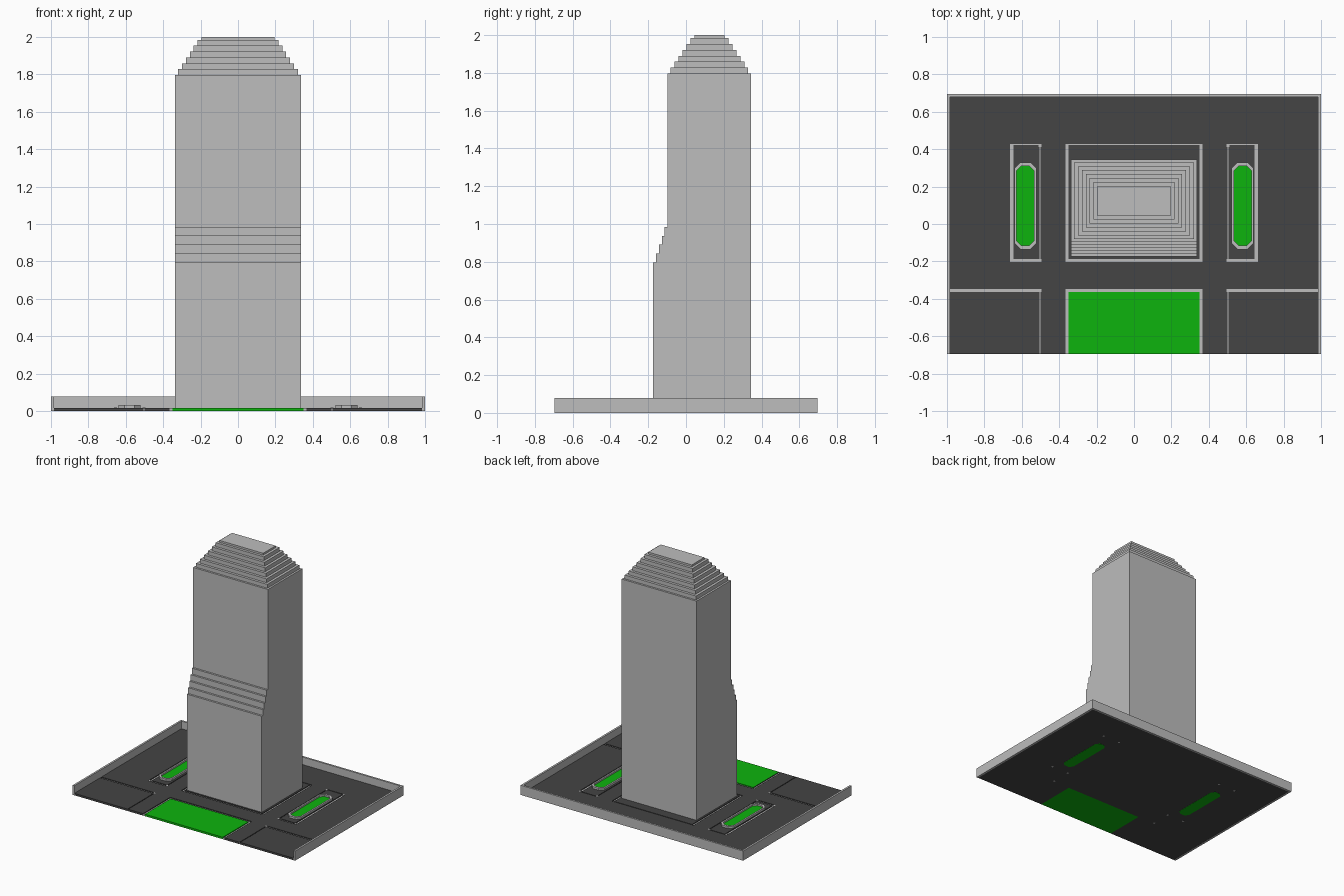
import bpy
import bmesh

cube = bpy.data.objects.get("Cube")
if cube:
    bpy.data.objects.remove(cube, do_unlink=True)

V = 2 / 128          # building module
FLOOR = 0.017        # top of the ground slab


def material(name, rgb):
    m = bpy.data.materials.new(name)
    m.use_nodes = True
    m.diffuse_color = (*rgb, 1)
    bsdf = next(n for n in m.node_tree.nodes if n.type == 'BSDF_PRINCIPLED')
    bsdf.inputs["Base Color"].default_value = (*rgb, 1)
    return m


concrete = material("light concrete", (0.509, 0.509, 0.509))
asphalt = material("dark asphalt", (0.058, 0.058, 0.058))
grass = material("green grass", (0.004, 0.456, 0.004))


def finish(name, bm, *mats):
    bmesh.ops.recalc_face_normals(bm, faces=bm.faces)
    mesh = bpy.data.meshes.new(name)
    bm.to_mesh(mesh)
    bm.free()
    for m in mats:
        mesh.materials.append(m)
    ob = bpy.data.objects.new(name, mesh)
    bpy.context.collection.objects.link(ob)
    return ob


def extrude(bm, faces, vec):
    res = bmesh.ops.extrude_face_region(bm, geom=faces, use_keep_orig=True)["geom"]
    bmesh.ops.translate(bm, vec=vec, verts=[g for g in res if isinstance(g, bmesh.types.BMVert)])
    return [g for g in res if isinstance(g, bmesh.types.BMFace)]


def prism(name, points, vec, mat):
    bm = bmesh.new()
    face = bm.faces.new([bm.verts.new(p) for p in points])
    extrude(bm, [face], vec)
    return finish(name, bm, mat)


def box(name, x0, x1, y0, y1, z0, z1, mat):
    return prism(name, [(x0, y0, z0), (x1, y0, z0), (x1, y1, z0), (x0, y1, z0)],
                 (0, 0, z1 - z0), mat)


# Kerb strips sunk in the ground: x0, x1, y0, y1
kerbs = [(-0.367, 0.367, -0.203, -0.186), (-0.367, 0.367, 0.422, 0.428),
         (-0.367, 0.367, -0.364, -0.347)]
for s in (-1, 1):
    for a, b, y0, y1 in [(0.350, 0.367, -0.203, 0.428), (0.350, 0.367, -0.695, -0.347),
                         (0.500, 0.506, -0.203, 0.428), (0.644, 0.664, -0.203, 0.428),
                         (0.500, 0.664, -0.203, -0.186), (0.500, 0.664, 0.422, 0.428),
                         (0.500, 0.506, -0.695, -0.347), (0.500, 0.984, -0.364, -0.347)]:
        kerbs.append((min(s * a, s * b), max(s * a, s * b), y0, y1))


def on_kerb(x, y):
    return any(a < x < b and c < y < d for a, b, c, d in kerbs)


def on_lawn(x, y):
    return abs(x) < 0.35 and y < -0.364


# Ground slab: cells split along the kerbs, front lawn coloured by position
xs = sorted({-0.984, 0.984} | {round(k[i], 3) for k in kerbs for i in (0, 1)})
ys = sorted({-0.695, 0.68} | {round(k[i], 3) for k in kerbs for i in (2, 3)})
bm = bmesh.new()
grid = [[bm.verts.new((x, y, 0.001)) for x in xs] for y in ys]
for j in range(len(ys) - 1):
    for i in range(len(xs) - 1):
        bm.faces.new((grid[j][i], grid[j][i + 1], grid[j + 1][i + 1], grid[j + 1][i]))
tops = extrude(bm, bm.faces[:], (0, 0, FLOOR - 0.001))
bm.normal_update()
for f in bm.faces:
    c = f.calc_center_median()
    if on_lawn(c.x, c.y):
        f.material_index = 2
    elif abs(f.normal.y) > 0.5 and on_kerb(c.x, c.y + 0.001):
        f.material_index = 1
sunk = [f for f in tops if on_kerb(*f.calc_center_median().xy)]
low = extrude(bm, sunk, (0, 0, -0.007))
bmesh.ops.delete(bm, geom=sunk, context='FACES_ONLY')
for f in low:
    f.material_index = 1
finish("ground_slab", bm, asphalt, concrete, grass)

# Boundary walls on three sides
box("back_wall", -1, 1, 0.695 - V, 0.695, 0, 5 * V, concrete)
box("right_wall", -1, -1 + V, -0.695, 0.695 - V, 0, 5 * V, concrete)
box("left_wall", 1 - V, 1, -0.695, 0.695 - V, 0, 5 * V, concrete)

# Tower body: side profile with a stepped front setback
HW, BACK, FRONT = 21.5 * V, 0.345, -0.175
profile = [(BACK, 0.01), (FRONT, 0.01)]
for i in range(5):
    z = (51 + 3 * i) * V
    profile += [(FRONT + i * V, z), (FRONT + (i + 1) * V, z)]
profile += [(FRONT + 5 * V, 115 * V), (BACK, 115 * V)]
prism("tower_body", [(-HW, y, z) for y, z in profile], (2 * HW, 0, 0), concrete)

# Stepped roof
for i in range(7):
    d = V * (1 + i * 8 / 6)
    z = (115 + 2 * i) * V
    box(f"roof_step_{i + 1}", -HW + d, HW - d, FRONT + 5 * V + d, BACK - d,
        z, min(2.0, z + 2 * V), concrete)


def octagon(cx, hx, y0, y1, c, z):
    return [(cx - hx + c, y0, z), (cx + hx - c, y0, z), (cx + hx, y0 + c, z),
            (cx + hx, y1 - c, z), (cx + hx - c, y1, z), (cx - hx + c, y1, z),
            (cx - hx, y1 - c, z), (cx - hx, y0 + c, z)]


# Planters and small corner stones on both sides
for s, side in ((-1, "right"), (1, "left")):
    cx = s * 0.581
    prism(f"{side}_planter_grass", octagon(cx, 0.047, -0.117, 0.312, 0.026, 0),
          (0, 0, FLOOR + 0.003), grass)
    bm = bmesh.new()
    outer = [bm.verts.new(p) for p in octagon(cx, 0.059, -0.135, 0.33, 0.032, 0.01)]
    inner = [bm.verts.new(p) for p in octagon(cx, 0.046, -0.116, 0.311, 0.026, 0.01)]
    for i in range(8):
        k = (i + 1) % 8
        bm.faces.new((outer[i], outer[k], inner[k], inner[i]))
    extrude(bm, bm.faces[:], (0, 0, 0.023))
    finish(f"{side}_planter_rim", bm, concrete)
    for n, (x, y) in enumerate([(0.503, 0.42), (0.503, -0.195), (0.503, -0.356),
                                (0.656, 0.42), (0.656, -0.195)]):
        x *= s
        box(f"{side}_corner_stone_{n + 1}", x - 0.008, x + 0.008, y - 0.008, y + 0.008,
            0, FLOOR + 0.001, concrete)
